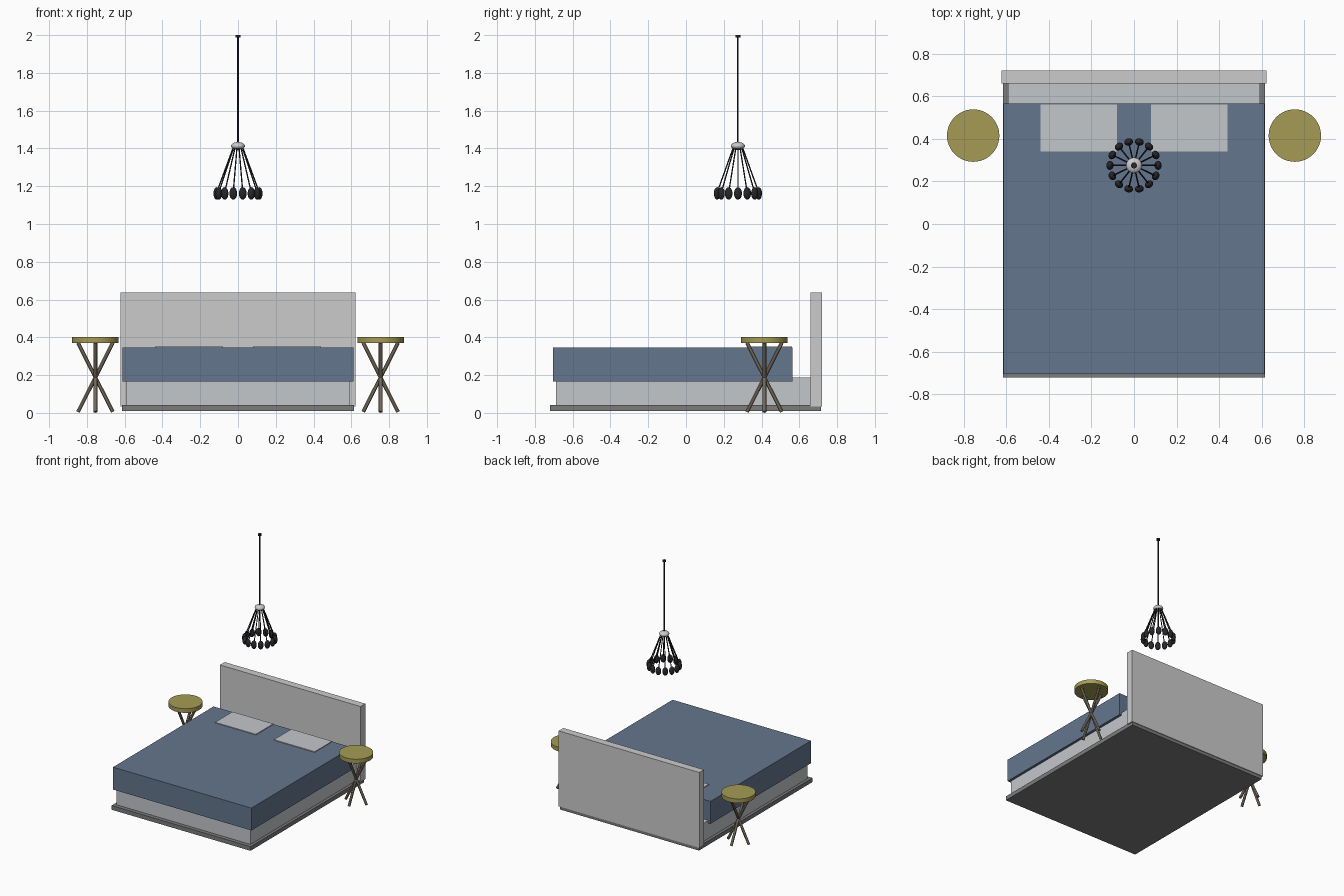
import bpy, math
from mathutils import Vector

if "Cube" in bpy.data.objects:
    bpy.data.objects.remove(bpy.data.objects["Cube"])


def mat(name, rgb):
    m = bpy.data.materials.new(name)
    m.diffuse_color = (*rgb, 1)
    m.use_nodes = True
    m.node_tree.nodes["Principled BSDF"].inputs["Base Color"].default_value = m.diffuse_color
    return m


BLUE = mat("blanket_blue", (0.13, 0.18, 0.27))
PALE = mat("pale_fabric", (0.55, 0.57, 0.6))
DARK = mat("dark_grey", (0.2, 0.2, 0.2))
GOLD = mat("gold", (0.38, 0.33, 0.09))
BRONZE = mat("bronze", (0.17, 0.14, 0.1))
BLACK = mat("black", (0.02, 0.02, 0.024))


def finish(name, m, smooth=False):
    o = bpy.context.object
    o.name = name
    if m:
        o.data.materials.append(m)
    if smooth:
        bpy.ops.object.shade_smooth_by_angle()
    return o


def box(name, lo, hi, m=None):
    bpy.ops.mesh.primitive_cube_add(size=1, location=[(a + b) / 2 for a, b in zip(lo, hi)])
    bpy.context.object.scale = [b - a for a, b in zip(lo, hi)]
    return finish(name, m)


def rod(name, a, b, r, m=None, sides=12):
    a, b = Vector(a), Vector(b)
    d = b - a
    bpy.ops.mesh.primitive_cylinder_add(vertices=sides, radius=r, depth=d.length, location=(a + b) / 2,
                                        rotation=d.to_track_quat('Z', 'Y').to_euler())
    return finish(name, m, True)


def ellipsoid(name, loc, size, turn=0, m=None):
    bpy.ops.mesh.primitive_uv_sphere_add(segments=20, ring_count=12, radius=1, location=loc,
                                         rotation=(0, 0, turn))
    bpy.context.object.scale = size
    return finish(name, m, True)


# Bed
box("bed_plinth", (-0.615, -0.72, 0.01), (0.615, 0.715, 0.043), DARK)
box("bed_base", (-0.592, -0.688, 0.043), (0.592, 0.66, 0.188), PALE)
box("headboard", (-0.622, 0.66, 0.035), (0.622, 0.72, 0.638))
box("blanket", (-0.612, -0.705, 0.166), (0.612, 0.565, 0.345), BLUE)

# Pillows and side tables, one on each side
for s, side in ((-1, "left"), (1, "right")):
    x0, x1 = sorted((s * 0.08, s * 0.44))
    box(side + "_pillow", (x0, 0.34, 0.33), (x1, 0.56, 0.351), PALE)
    cx, cy = s * 0.755, 0.415
    rod(side + "_table_top", (cx, cy, 0.37), (cx, cy, 0.403), 0.123, GOLD, 48)
    # four leaning legs crossing at mid height
    for i in range(4):
        a = i * math.pi / 2
        dx, dy = 0.092 * math.cos(a), 0.092 * math.sin(a)
        rod(f"{side}_table_leg_{i}", (cx - dx, cy - dy, 0.005), (cx + dx, cy + dy, 0.372), 0.01, BRONZE)

# Pendant lamp
LY = 0.275
rod("ceiling_cap", (0, LY, 1.988), (0, LY, 2.0), 0.014, BLACK, 24)
rod("lamp_stem", (0, LY, 1.42), (0, LY, 1.99), 0.004, BLACK)
ellipsoid("lamp_hub", (0, LY, 1.413), (0.037, 0.037, 0.021))
for i in range(14):
    a = i * math.tau / 14
    c, s = math.cos(a), math.sin(a)
    rod(f"lamp_arm_{i}", (0.025 * c, LY + 0.025 * s, 1.405), (0.108 * c, LY + 0.108 * s, 1.18), 0.0035, BLACK, 8)
    ellipsoid(f"lamp_bead_{i}", (0.113 * c, LY + 0.113 * s, 1.162), (0.017, 0.021, 0.033), a, BLACK)
